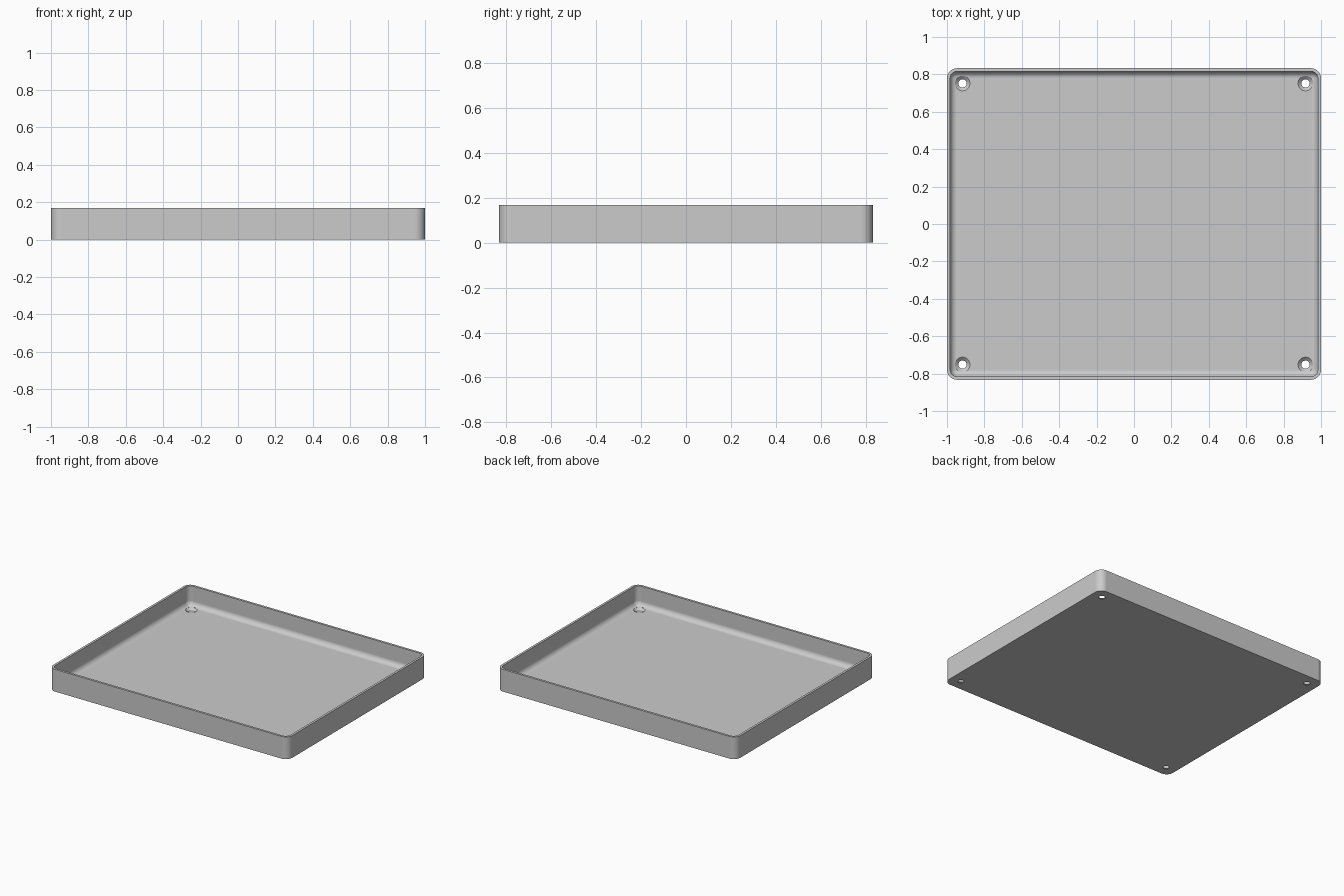
import bpy, bmesh, math

default = bpy.data.objects.get("Cube")
if default:
    bpy.data.objects.remove(default, do_unlink=True)

HX, HY, HEIGHT = 1.0, 0.833, 0.168
CORNER, WALL, FLOOR, FILLET = 0.055, 0.017, 0.02, 0.037
STEPS = 10

grey = bpy.data.materials.new("light grey plastic")
grey.use_nodes = True
colour = (0.6, 0.6, 0.6, 1)
grey.diffuse_color = colour
grey.node_tree.nodes["Principled BSDF"].inputs["Base Color"].default_value = colour


def ring(bm, inset, z):
    """Rounded rectangle outline, inset from the outer wall."""
    r = max(CORNER - inset, 0.001)
    verts = []
    for q, (sx, sy) in enumerate([(1, 1), (-1, 1), (-1, -1), (1, -1)]):
        for i in range(STEPS + 1):
            a = (q + i / STEPS) * math.pi / 2
            verts.append(bm.verts.new((sx * (HX - inset - r) + r * math.cos(a),
                                       sy * (HY - inset - r) + r * math.sin(a), z)))
    return verts


def lathe_rings(bm, profile, x, y, n=32):
    return [[bm.verts.new((x + r * math.cos(2 * math.pi * i / n),
                           y + r * math.sin(2 * math.pi * i / n), z))
             for i in range(n)] for r, z in profile]


def loft(bm, rings):
    """Skin successive rings and cap both ends."""
    for a, b in zip(rings, rings[1:]):
        for i in range(len(a)):
            j = (i + 1) % len(a)
            bm.faces.new((a[i], a[j], b[j], b[i]))
    bm.faces.new(rings[0][::-1])
    bm.faces.new(rings[-1])


def finish(bm, name):
    bmesh.ops.recalc_face_normals(bm, faces=bm.faces)
    mesh = bpy.data.meshes.new(name)
    bm.to_mesh(mesh)
    bm.free()
    ob = bpy.data.objects.new(name, mesh)
    mesh.materials.append(grey)
    bpy.context.collection.objects.link(ob)
    return ob


# Tray shell: outer wall, rim, inner wall, rounded inner floor edge
bm = bmesh.new()
profile = [(0, 0), (0, HEIGHT), (WALL, HEIGHT)]
for i in range(STEPS + 1):
    a = i / STEPS * math.pi / 2
    profile.append((WALL + FILLET * (1 - math.cos(a)),
                    FLOOR + FILLET * (1 - math.sin(a))))
loft(bm, [ring(bm, *p) for p in profile])
tray = finish(bm, "tray")

# Countersunk screw holes in the four corners
bm = bmesh.new()
for sx in (-1, 1):
    for sy in (-1, 1):
        loft(bm, lathe_rings(bm, [(0.022, -0.02), (0.022, 0.003),
                                  (0.04, FLOOR), (0.04, 0.08)],
                             sx * 0.917, sy * 0.752))
cutter = finish(bm, "screw_hole_cutter")
cutter.hide_render = True

bpy.ops.object.select_all(action="DESELECT")
bpy.context.view_layer.objects.active = tray
tray.select_set(True)
cut = tray.modifiers.new("screw holes", "BOOLEAN")
cut.operation = "DIFFERENCE"
cut.solver = "EXACT"
cut.object = cutter
bpy.ops.object.modifier_apply(modifier=cut.name)
bpy.data.objects.remove(cutter, do_unlink=True)

# Smooth rounded corners, flat panels kept even
bpy.ops.object.shade_smooth_by_angle(angle=math.radians(30))
even = tray.modifiers.new("even shading", "WEIGHTED_NORMAL")
even.keep_sharp = True
